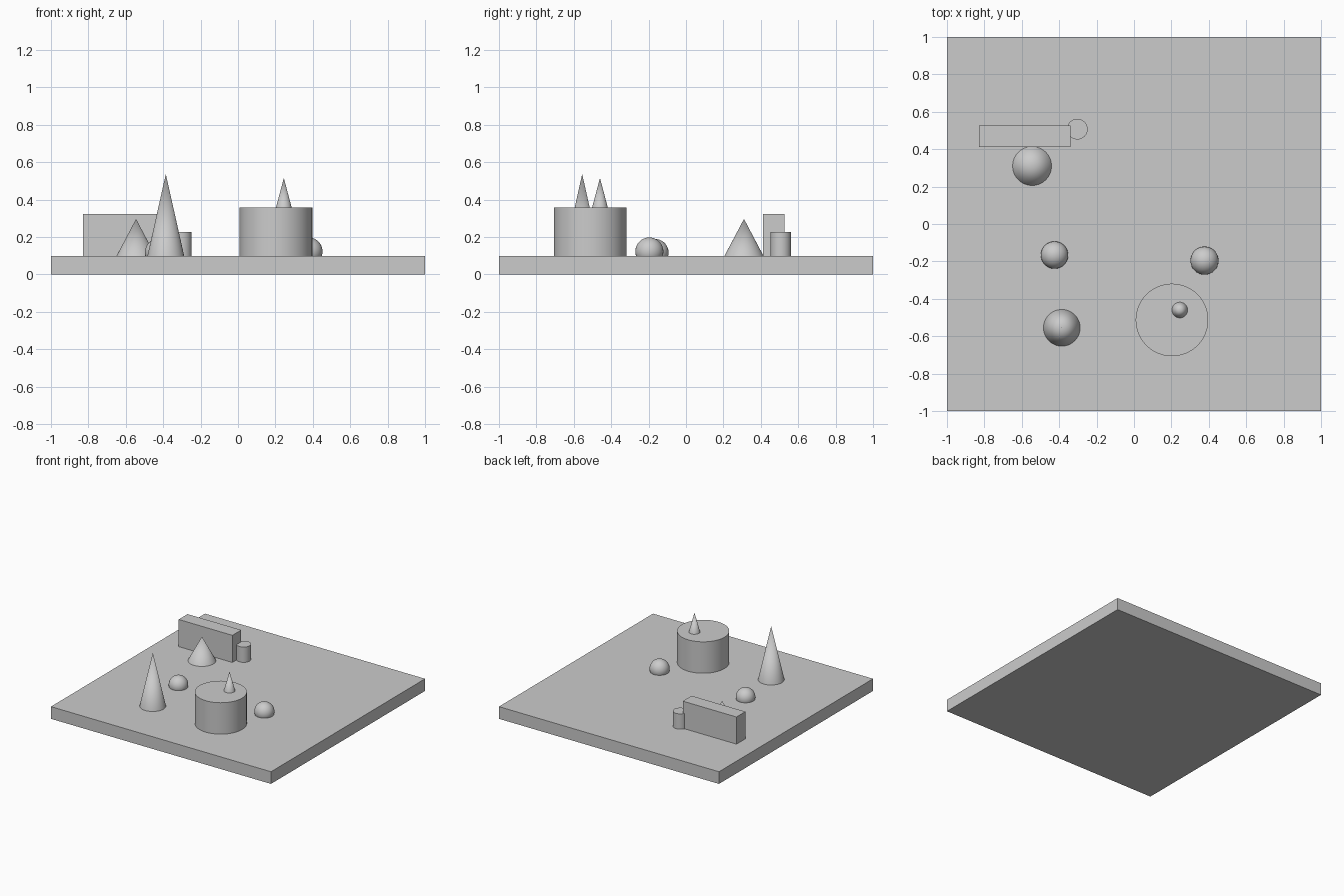
import bpy
import math

cube = bpy.data.objects.get("Cube")
if cube:
    bpy.data.objects.remove(cube, do_unlink=True)

# One plain grey for everything
grey = bpy.data.materials.new("plain_grey")
grey.use_nodes = True
colour = (0.6, 0.6, 0.6, 1)
grey.diffuse_color = colour
grey.node_tree.nodes["Principled BSDF"].inputs["Base Color"].default_value = colour

SLAB_TOP = 0.1
SIDES = 64


def finish(name, smooth=True):
    obj = bpy.context.object
    obj.name = name
    obj.data.materials.append(grey)
    if smooth:
        bpy.ops.object.shade_smooth_by_angle(angle=math.radians(40))
    return obj


def box(name, x, y, z):
    """Box spanning the (low, high) pairs."""
    spans = (x, y, z)
    bpy.ops.mesh.primitive_cube_add(size=1, location=[sum(s) / 2 for s in spans])
    obj = finish(name, smooth=False)
    obj.scale = [s[1] - s[0] for s in spans]
    bpy.ops.object.transform_apply(location=False, rotation=False, scale=True)


def cylinder(name, x, y, radius, top, base=SLAB_TOP):
    bpy.ops.mesh.primitive_cylinder_add(
        vertices=SIDES, radius=radius, depth=top - base,
        location=(x, y, (top + base) / 2))
    finish(name)


def cone(name, x, y, radius, top, base=SLAB_TOP):
    bpy.ops.mesh.primitive_cone_add(
        vertices=SIDES, radius1=radius, radius2=0, depth=top - base,
        location=(x, y, (top + base) / 2))
    finish(name)


def ball(name, x, y, radius, top):
    bpy.ops.mesh.primitive_uv_sphere_add(
        segments=48, ring_count=24, radius=radius, location=(x, y, top - radius))
    finish(name)


# Ground slab and the wall block standing on it
box("base_slab", (-1, 1), (-1, 1), (0, SLAB_TOP))
box("wall_block", (-0.828, -0.34), (0.412, 0.527), (SLAB_TOP, 0.323))

# Round posts
cylinder("small_post", -0.303, 0.507, 0.055, 0.226)
cylinder("large_drum", 0.203, -0.513, 0.194, 0.358)

# Cones, one of them on top of the drum
cone("wide_cone", -0.545, 0.31, 0.104, 0.297)
cone("tall_cone", -0.386, -0.555, 0.098, 0.537)
cone("drum_cone", 0.245, -0.46, 0.042, 0.516, base=0.358)

# Balls partly sunk into the slab
ball("right_ball", -0.425, -0.166, 0.073, 0.19)
ball("left_ball", 0.377, -0.196, 0.075, 0.198)
